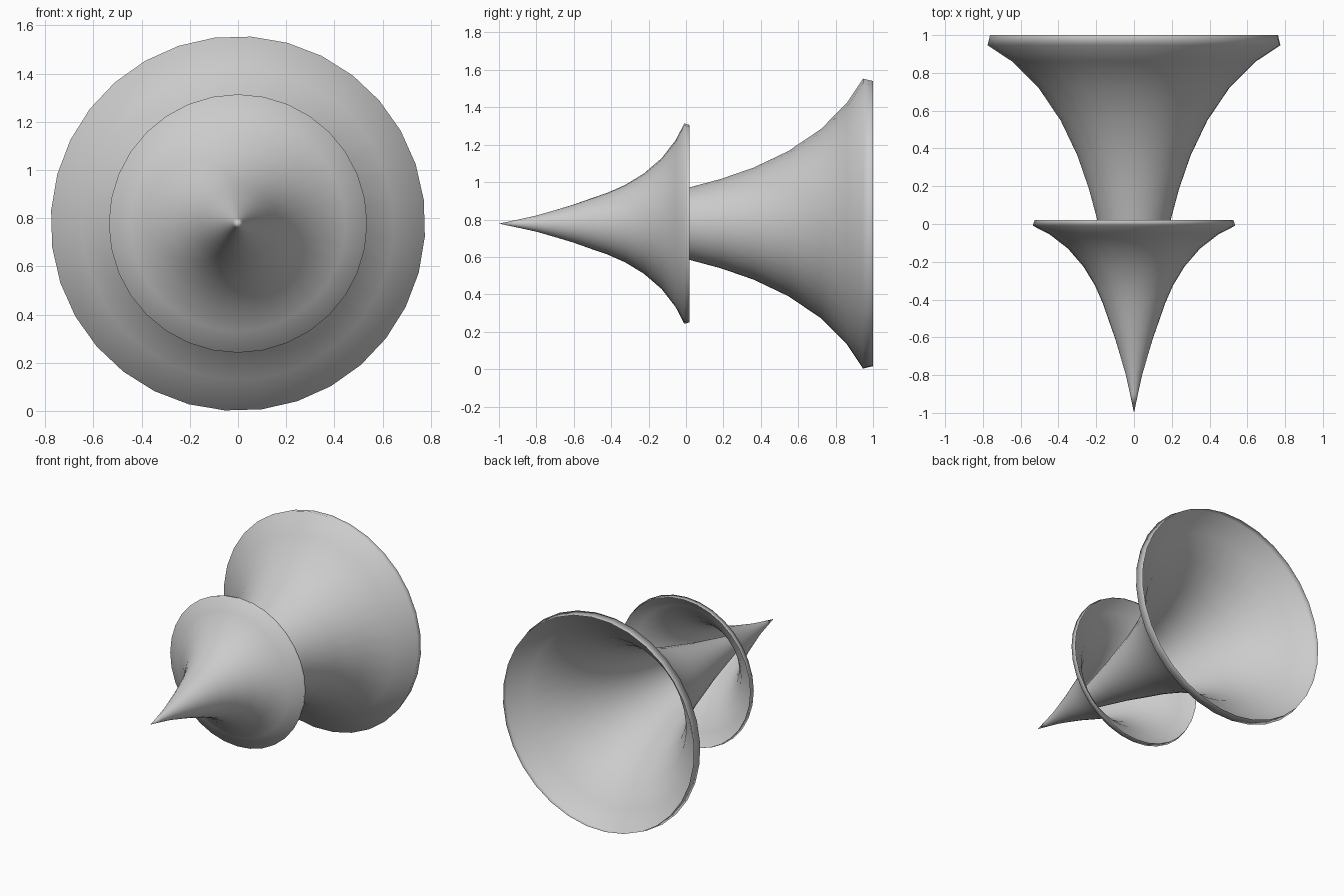
import bpy, bmesh, math
from mathutils import Vector, Matrix

cube = bpy.data.objects.get("Cube")
if cube:
    bpy.data.objects.remove(cube, do_unlink=True)

grey = bpy.data.materials.new("plain grey")
grey.use_nodes = True
colour = (0.6, 0.6, 0.6, 1)
grey.diffuse_color = colour
grey.node_tree.nodes["Principled BSDF"].inputs["Base Color"].default_value = colour

# Flared profile from the tip to the rim, ending in a short turned-in lip: (y, radius)
PROFILE = [(-1, 0), (-0.9, 0.021), (-0.8, 0.043), (-0.7, 0.072), (-0.6, 0.102),
           (-0.51, 0.134), (-0.42, 0.165), (-0.325, 0.207), (-0.225, 0.268),
           (-0.13, 0.35), (-0.055, 0.447), (-0.009, 0.536), (0.02, 0.527)]
SIDES = 32
AXIS_HEIGHT = 0.778


def horn(name, y, width, length, turn):
    """Spin the profile around y into a thin, open-backed horn."""
    bm = bmesh.new()
    verts = [bm.verts.new((0, py, r)) for py, r in PROFILE]
    edges = [bm.edges.new(pair) for pair in zip(verts, verts[1:])]
    bmesh.ops.spin(bm, geom=verts + edges, cent=(0, 0, 0), axis=(0, 1, 0),
                   angle=math.tau, steps=SIDES)
    bmesh.ops.remove_doubles(bm, verts=bm.verts, dist=0.0005)
    bmesh.ops.scale(bm, verts=bm.verts, vec=(width, length, width))
    bmesh.ops.rotate(bm, verts=bm.verts, cent=(0, 0, 0),
                     matrix=Matrix.Rotation(turn, 3, 'Y'))
    bm.normal_update()
    for face in bm.faces:
        centre = face.calc_center_median()
        if face.normal.dot(Vector((centre.x, 0, centre.z))) < 0:
            face.normal_flip()
        face.smooth = True
    mesh = bpy.data.meshes.new(name)
    bm.to_mesh(mesh)
    bm.free()
    mesh.materials.append(grey)
    obj = bpy.data.objects.new(name, mesh)
    bpy.context.collection.objects.link(obj)
    obj.location = (0, y, AXIS_HEIGHT)
    # Let the broad wall faces lead the shading at the lip
    obj.modifiers.new("wall_shading", 'WEIGHTED_NORMAL')


# Small horn in front, large horn nested in its open back
horn("front_horn", 0, 1, 1, 0)
horn("rear_horn", 0.963, 1.45, 1.85, math.radians(4))
